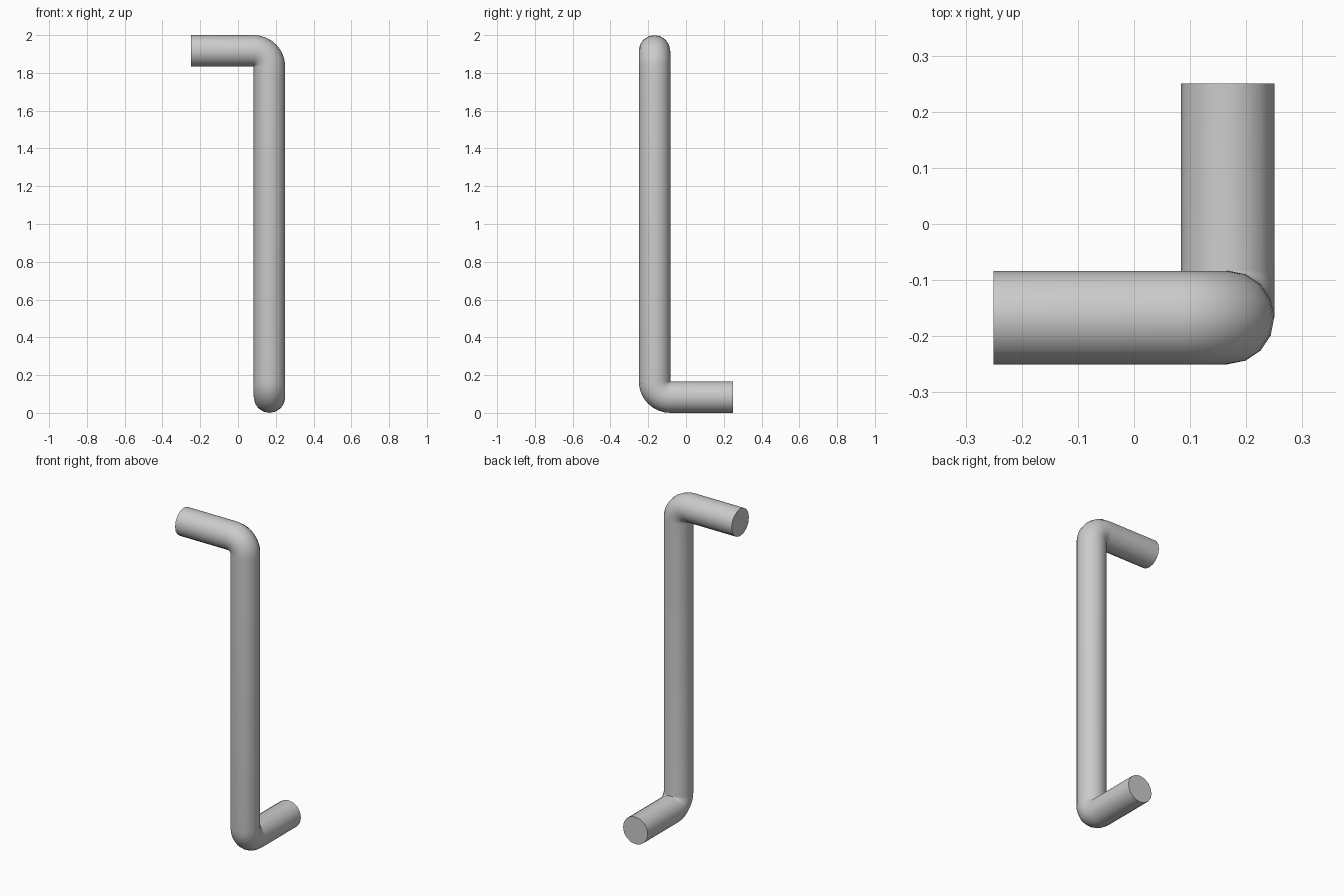
import bpy, bmesh, math
from mathutils import Vector

if "Cube" in bpy.data.objects:
    bpy.data.objects.remove(bpy.data.objects["Cube"])

R = 1 / 12          # pipe radius
C = 1 / 6           # pipe centre offset, also outer bend radius
B = R * 1.005       # centreline bend radius
SIDES, STEPS = 16, 8
X, Y, Z = Vector((1, 0, 0)), Vector((0, 1, 0)), Vector((0, 0, 1))

# Stations along the pipe: centre, first cross-section axis, second axis
stations = [(Vector((-0.25, -C, 2 - R)), Y, Z)]

# Upper bend: from +x down to -z
pivot = Vector((C - B, -C, 2 - R - B))
for i in range(STEPS + 1):
    a = math.pi / 2 * i / STEPS
    out = Z * math.cos(a) + X * math.sin(a)
    stations.append((pivot + out * B, Y, out))

# Lower bend: from -z round to +y
pivot = Vector((C, -C + B, R + B))
for i in range(STEPS + 1):
    a = math.pi / 2 * i / STEPS
    out = -Y * math.cos(a) - Z * math.sin(a)
    stations.append((pivot + out * B, -out, X))

stations.append((Vector((C, 0.25, R)), Z, X))

# Sweep a round section through the stations
bm = bmesh.new()
rings = []
for centre, u, v in stations:
    rings.append([bm.verts.new(centre + (u * math.cos(t) + v * math.sin(t)) * R)
                  for t in (2 * math.pi * k / SIDES for k in range(SIDES))])
for r0, r1 in zip(rings, rings[1:]):
    for k in range(SIDES):
        n = (k + 1) % SIDES
        bm.faces.new((r0[k], r0[n], r1[n], r1[k]))
# End caps
bm.faces.new(rings[0])
bm.faces.new(rings[-1])
bmesh.ops.recalc_face_normals(bm, faces=bm.faces)

mesh = bpy.data.meshes.new("bent_pipe")
bm.to_mesh(mesh)
bm.free()
pipe = bpy.data.objects.new("bent_pipe", mesh)
bpy.context.collection.objects.link(pipe)
bpy.context.view_layer.objects.active = pipe
pipe.select_set(True)
bpy.ops.object.shade_smooth_by_angle(angle=math.radians(40))
